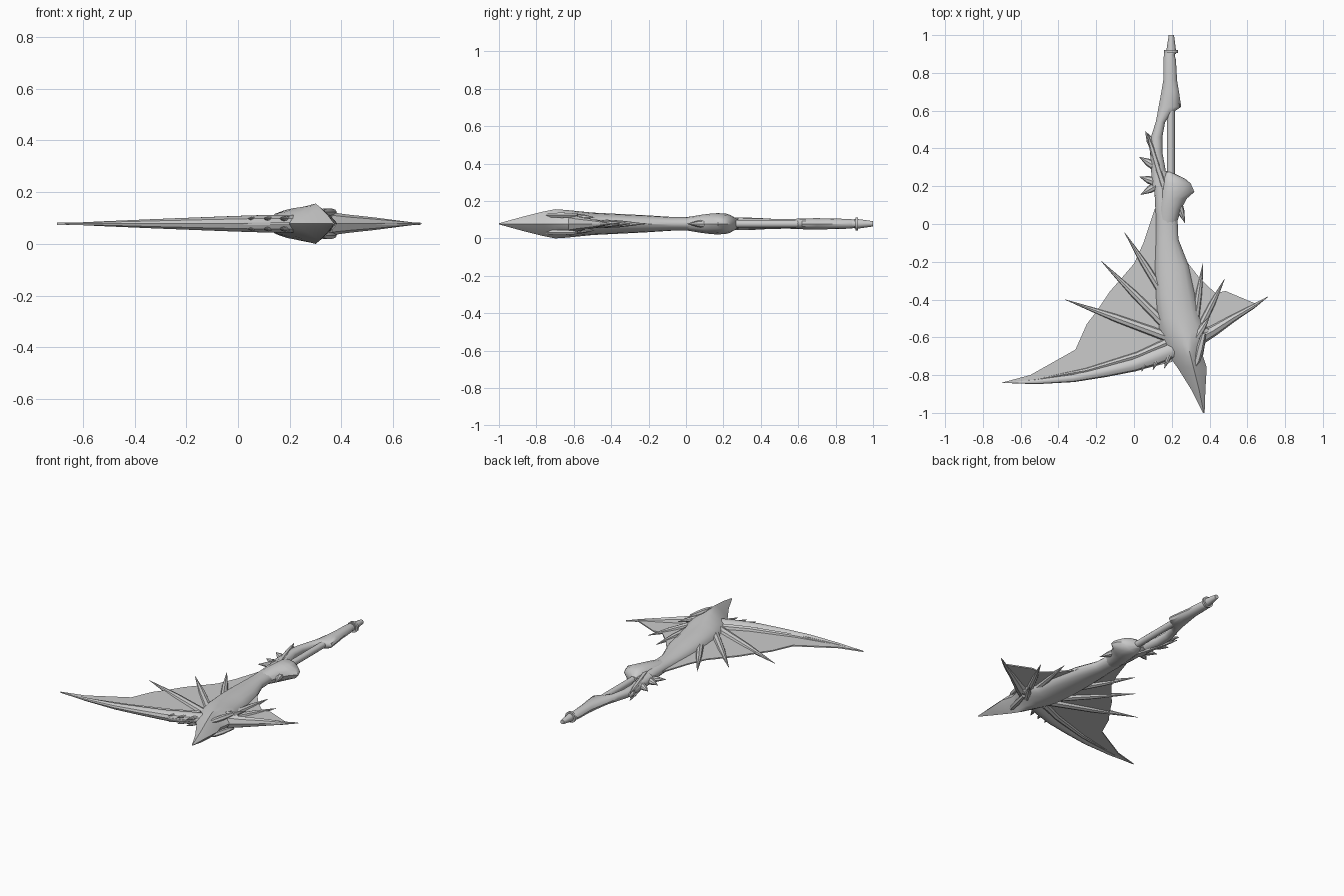
import bpy, bmesh, math
from mathutils import Vector

ZC = 0.078  # everything is symmetric above and below this plane
mat = bpy.data.materials.new("pale grey")
mat.diffuse_color = (0.6, 0.6, 0.6, 1)


def finish(name, bm, angle=35):
    bmesh.ops.recalc_face_normals(bm, faces=bm.faces)
    me = bpy.data.meshes.new(name)
    bm.to_mesh(me)
    bm.free()
    me.materials.append(mat)
    ob = bpy.data.objects.new(name, me)
    bpy.context.collection.objects.link(ob)
    bpy.ops.object.select_all(action='DESELECT')
    ob.select_set(True)
    bpy.context.view_layer.objects.active = ob
    bpy.ops.object.shade_smooth_by_angle(angle=math.radians(angle))
    return ob


def skin(name, rings, angle=35):
    """Join rings of points into a closed skin."""
    bm = bmesh.new()
    vs = [[bm.verts.new(p) for p in r] for r in rings]
    n = len(vs[0])
    for a, b in zip(vs, vs[1:]):
        for i in range(n):
            j = (i + 1) % n
            bm.faces.new((a[i], a[j], b[j], b[i]))
    bm.faces.new(vs[0])
    bm.faces.new(vs[-1])
    return finish(name, bm, angle)


def slices(name, rows, sides=12, angle=35):
    """Rows are y, left x, right x, ridge x, half height, sharpness."""
    rings = []
    for y, xl, xr, xp, h, p in rows:
        ring = []
        for i in range(sides):
            t = 2 * math.pi * i / sides
            c, s = math.cos(t), math.sin(t)
            c, s = (math.copysign(abs(v) ** p, v) for v in (c, s))
            ring.append((xp + c * (xr - xp if c > 0 else xp - xl), y, ZC + s * h))
        rings.append(ring)
    return skin(name, rings, angle)


def limb(name, rows, sides=8, z=0.0):
    """Rows are x, y, half width, half height along a path."""
    rings = []
    for k, (x, y, w, h) in enumerate(rows):
        a, b = rows[max(k - 1, 0)], rows[min(k + 1, len(rows) - 1)]
        d = Vector((b[0] - a[0], b[1] - a[1])).normalized()
        rings.append([(x - d.y * w * math.cos(t), y + d.x * w * math.cos(t),
                       ZC + z + h * math.sin(t))
                      for t in (2 * math.pi * i / sides for i in range(sides))])
    return skin(name, rings)


def spike(name, x0, y0, x1, y1, w, h, z=0.0):
    """Thorn that stays full to the middle, then tapers to a point."""
    mx, my = x0 * 0.5 + x1 * 0.5, y0 * 0.5 + y1 * 0.5
    return limb(name, [(x0, y0, w, h), (mx, my, w * 0.8, h * 0.72), (x1, y1, 0.001, 0.001)], 8, z)


def membrane(name, outline, thick=0.008):
    bm = bmesh.new()
    f = bm.faces.new([bm.verts.new((x, y, ZC - thick / 2)) for x, y in outline])
    r = bmesh.ops.extrude_face_region(bm, geom=[f])
    bmesh.ops.translate(bm, vec=(0, 0, thick),
                        verts=[v for v in r['geom'] if isinstance(v, bmesh.types.BMVert)])
    return finish(name, bm)


# Body running into a ridged, pointed head
slices("body_and_head", [
    (0.28, 0.10, 0.18, 0.14, 0.028, 1), (0.14, 0.11, 0.20, 0.15, 0.036, 1),
    (0.04, 0.115, 0.23, 0.17, 0.036, 1), (-0.08, 0.115, 0.235, 0.18, 0.037, 1),
    (-0.22, 0.11, 0.29, 0.20, 0.046, 1), (-0.38, 0.115, 0.325, 0.21, 0.054, 1),
    (-0.50, 0.125, 0.35, 0.23, 0.060, 1.05), (-0.57, 0.135, 0.395, 0.26, 0.067, 1.2),
    (-0.64, 0.155, 0.375, 0.285, 0.074, 1.5), (-0.70, 0.185, 0.365, 0.30, 0.078, 1.8),
    (-0.76, 0.23, 0.385, 0.315, 0.066, 1.9), (-0.88, 0.305, 0.378, 0.345, 0.036, 1.9),
    (-1.0, 0.365, 0.374, 0.37, 0.003, 1.9)], 16)

# Brow ridges and cheek horns, above and below
for s, side in ((1, "upper"), (-1, "lower")):
    limb(f"{side}_brow", [(0.37, -0.58, 0.012, 0.01), (0.35, -0.66, 0.02, 0.016),
                          (0.335, -0.72, 0.018, 0.014), (0.315, -0.78, 0.002, 0.002)], 6, s * 0.046)
    spike(f"{side}_cheek_horn", 0.33, -0.60, 0.40, -0.49, 0.022, 0.02, s * 0.035)
    spike(f"{side}_crest_horn", 0.34, -0.56, 0.425, -0.575, 0.025, 0.02, s * 0.025)
    for k, x in enumerate((0.19, 0.13, 0.07)):
        spike(f"{side}_shoulder_thorn_{k}", x, -0.69 - 0.01 * k, x - 0.03, -0.765 - 0.008 * k,
              0.014, 0.012, s * 0.02)

# Large wing: membrane, leading arm and three fingers
membrane("large_wing_membrane", [
    (0.14, 0.10), (0.11, 0.08), (0.05, -0.10), (0.0, -0.21), (-0.06, -0.28), (-0.13, -0.36),
    (-0.20, -0.465), (-0.25, -0.53), (-0.31, -0.665), (-0.55, -0.80), (-0.70, -0.84),
    (-0.55, -0.845), (-0.30, -0.83), (0.0, -0.78), (0.20, -0.73), (0.22, -0.5)])
limb("large_wing_arm", [
    (0.22, -0.66, 0.045, 0.036), (0.12, -0.70, 0.045, 0.036), (0.0, -0.745, 0.036, 0.032),
    (-0.15, -0.78, 0.03, 0.026), (-0.32, -0.815, 0.022, 0.019), (-0.52, -0.835, 0.013, 0.01),
    (-0.70, -0.84, 0.001, 0.001)], 10)
limb("large_wing_arm_rib", [(0.17, -0.63, 0.025, 0.03), (0.02, -0.695, 0.02, 0.026),
                            (-0.25, -0.775, 0.014, 0.018), (-0.5, -0.82, 0.004, 0.005)])
for k, a in enumerate(((0.17, -0.595, -0.365, -0.40, 0.028), (0.17, -0.54, -0.175, -0.195, 0.026),
                       (0.16, -0.38, -0.05, -0.045, 0.024))):
    spike(f"large_wing_finger_{k}", *a, 0.028)

# Small wing: membrane, arm and two fingers
membrane("small_wing_membrane", [
    (0.22, -0.04), (0.24, -0.10), (0.28, -0.20), (0.35, -0.29), (0.43, -0.365), (0.485, -0.355),
    (0.64, -0.42), (0.705, -0.385), (0.61, -0.465), (0.42, -0.59), (0.25, -0.5)])
limb("small_wing_arm", [(0.35, -0.60, 0.04, 0.046), (0.42, -0.565, 0.03, 0.036),
                        (0.53, -0.495, 0.02, 0.024), (0.63, -0.437, 0.012, 0.011),
                        (0.71, -0.385, 0.001, 0.001)])
spike("small_wing_finger_0", 0.325, -0.50, 0.365, -0.21, 0.022, 0.026)
spike("small_wing_finger_1", 0.35, -0.55, 0.48, -0.29, 0.022, 0.026)

# Straight rod with collar and end cap
limb("rod", [(0.195, 0.10, 0.021, 0.021), (0.195, 0.90, 0.021, 0.021)], 12)
limb("collar", [(0.197, 0.906, 0.037, 0.035), (0.197, 0.92, 0.037, 0.035)], 12)
limb("end_cap", [(0.197, 0.90, 0.026, 0.026), (0.197, 0.93, 0.024, 0.024),
                 (0.198, 1.0, 0.014, 0.014)], 12)

# Tail winding round the rod
slices("tail", [
    (0.20, 0.095, 0.18, 0.13, 0.034, 1), (0.30, 0.09, 0.165, 0.125, 0.030, 1),
    (0.38, 0.085, 0.15, 0.118, 0.028, 1), (0.46, 0.09, 0.15, 0.12, 0.027, 1),
    (0.54, 0.115, 0.165, 0.14, 0.026, 1), (0.59, 0.125, 0.205, 0.165, 0.027, 1),
    (0.62, 0.13, 0.25, 0.185, 0.029, 1), (0.70, 0.145, 0.238, 0.19, 0.030, 1),
    (0.76, 0.155, 0.228, 0.19, 0.029, 1), (0.87, 0.155, 0.222, 0.19, 0.026, 1),
    (0.905, 0.16, 0.21, 0.188, 0.022, 1)])

# Claw gripping the rod, with its thorn
slices("grip", [
    (0.275, 0.165, 0.20, 0.185, 0.024, 1), (0.24, 0.15, 0.27, 0.20, 0.046, 1),
    (0.215, 0.14, 0.30, 0.20, 0.054, 1.1), (0.17, 0.13, 0.32, 0.20, 0.057, 1.2),
    (0.135, 0.125, 0.28, 0.20, 0.055, 1.1), (0.08, 0.12, 0.25, 0.19, 0.048, 1),
    (0.0, 0.125, 0.225, 0.175, 0.035, 1)])
spike("grip_thorn", 0.225, 0.13, 0.27, 0.005, 0.025, 0.025)

# Thorns along the outer edge of the tail
for k, a in enumerate(((0.11, 0.40, 0.06, 0.49), (0.12, 0.30, 0.028, 0.355),
                       (0.12, 0.22, 0.03, 0.25), (0.13, 0.21, 0.035, 0.155))):
    spike(f"tail_thorn_{k}", *a, 0.025, 0.022)
for s, side in ((1, "upper"), (-1, "lower")):
    limb(f"{side}_tail_scales", [(0.17, 0.16, 0.02, 0.015), (0.125, 0.30, 0.018, 0.014),
                                 (0.095, 0.40, 0.014, 0.01), (0.07, 0.48, 0.002, 0.002)],
         6, s * 0.022)
